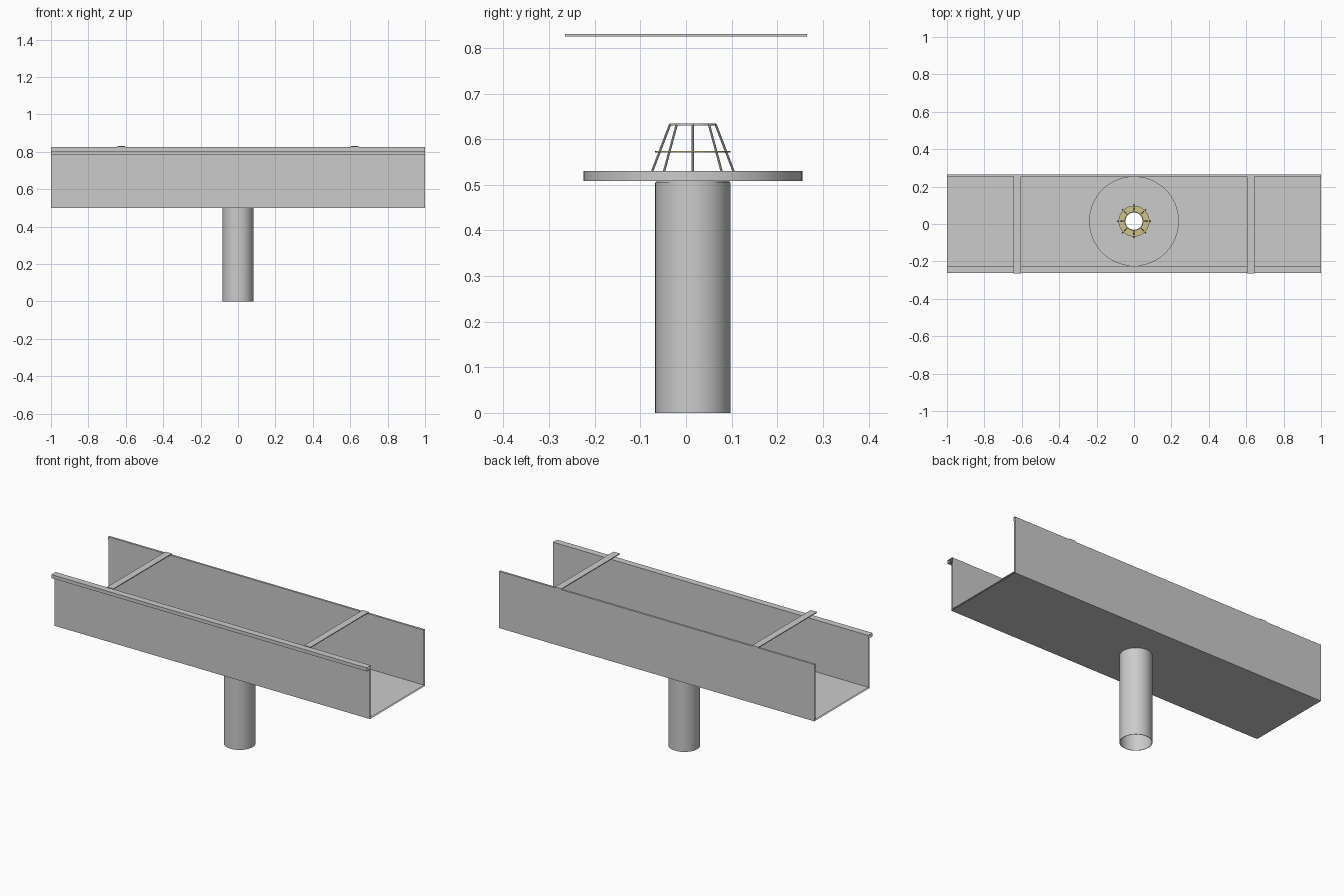
import bpy, bmesh
from math import cos, sin, pi
from mathutils import Vector

if "Cube" in bpy.data.objects:
    bpy.data.objects.remove(bpy.data.objects["Cube"])

CY = 0.015  # outlet centre in y


def make_object(name, bm):
    bmesh.ops.recalc_face_normals(bm, faces=bm.faces[:])
    me = bpy.data.meshes.new(name)
    bm.to_mesh(me)
    bm.free()
    ob = bpy.data.objects.new(name, me)
    bpy.context.collection.objects.link(ob)
    return ob


def ring(name, profile, n=64, closed=True):
    """Revolve an (r, z) profile round the outlet axis."""
    bm = bmesh.new()
    rows = [[bm.verts.new((r * cos(2 * pi * i / n), CY + r * sin(2 * pi * i / n), z))
             for i in range(n)] for r, z in profile]
    pairs = list(zip(rows, rows[1:])) + ([(rows[-1], rows[0])] if closed else [])
    for a, b in pairs:
        for i in range(n):
            j = (i + 1) % n
            bm.faces.new((a[i], a[j], b[j], b[i]))
    ob = make_object(name, bm)
    bpy.context.view_layer.objects.active = ob
    ob.select_set(True)
    bpy.ops.object.shade_smooth_by_angle()
    ob.select_set(False)
    return ob


def tube(name, r0, r1, z0, z1, n=64):
    return ring(name, [(r0, z0), (r1, z0), (r1, z1), (r0, z1)], n)


# Gutter channel: folded profile with front lip and back hem
profile = [(-.232, .5), (.265, .5), (.265, .825), (.253, .825), (.253, .805),
           (.257, .805), (.257, .508), (-.224, .508), (-.224, .805),
           (-.262, .805), (-.262, .785), (-.232, .785)]
bm = bmesh.new()
face = bm.faces.new([bm.verts.new((-1, y, z)) for y, z in profile])
ext = bmesh.ops.extrude_face_region(bm, geom=[face], use_keep_orig=True)
bmesh.ops.translate(bm, vec=(2, 0, 0),
                    verts=[g for g in ext["geom"] if isinstance(g, bmesh.types.BMVert)])
gutter = make_object("gutter", bm)

# Outlet hole through the floor
bm = bmesh.new()
bmesh.ops.create_cone(bm, cap_ends=True, segments=64, radius1=.08, radius2=.08, depth=.1)
bmesh.ops.translate(bm, vec=(0, CY, .505), verts=bm.verts)
cutter = make_object("hole_cutter", bm)
mod = gutter.modifiers.new("hole", 'BOOLEAN')
mod.operation = 'DIFFERENCE'
mod.solver = 'EXACT'
mod.object = cutter
bpy.context.view_layer.objects.active = gutter
bpy.ops.object.modifier_apply(modifier="hole")
bpy.data.objects.remove(cutter)

# Sheet ends are left open
bm = bmesh.new()
bm.from_mesh(gutter.data)
ends = [f for f in bm.faces if abs(f.calc_center_median().x) > .999]
bmesh.ops.delete(bm, geom=ends, context='FACES_ONLY')
bm.to_mesh(gutter.data)
bm.free()

# Straps across the top
for side, x in (("left", -.625), ("right", .625)):
    bm = bmesh.new()
    bmesh.ops.create_cube(bm, size=1)
    bmesh.ops.scale(bm, vec=(.04, .53, .005), verts=bm.verts)
    bmesh.ops.translate(bm, vec=(x, 0, .8275), verts=bm.verts)
    make_object("strap_" + side, bm)

# Downpipe and outlet plate
tube("downpipe", .080, .0825, 0, .505)
tube("outlet_plate", .080, .24, .508, .53)

# Strainer basket: eight sloping bars and two rings
bm = bmesh.new()
for k in range(8):
    d = Vector((cos(k * pi / 4), sin(k * pi / 4), 0))
    a = d * .089 + Vector((0, CY, .53))
    b = d * .05 + Vector((0, CY, .632))
    axis = b - a
    res = bmesh.ops.create_cone(bm, cap_ends=True, segments=8, radius1=.0025,
                                radius2=.0025, depth=axis.length)
    rot = axis.to_track_quat('Z', 'Y').to_matrix()
    bmesh.ops.rotate(bm, matrix=rot, verts=res["verts"])
    bmesh.ops.translate(bm, vec=(a + b) / 2, verts=res["verts"])
make_object("strainer_bars", bm)
tube("strainer_top_ring", .046, .051, .630, .634, 48)
mid = tube("strainer_middle_ring", .051, .0825, .571, .574, 48)
brass = bpy.data.materials.new("pale_brass")
brass.diffuse_color = (.62, .55, .25, 1)
brass.use_nodes = True
brass.node_tree.nodes["Principled BSDF"].inputs["Base Color"].default_value = brass.diffuse_color
mid.data.materials.append(brass)
